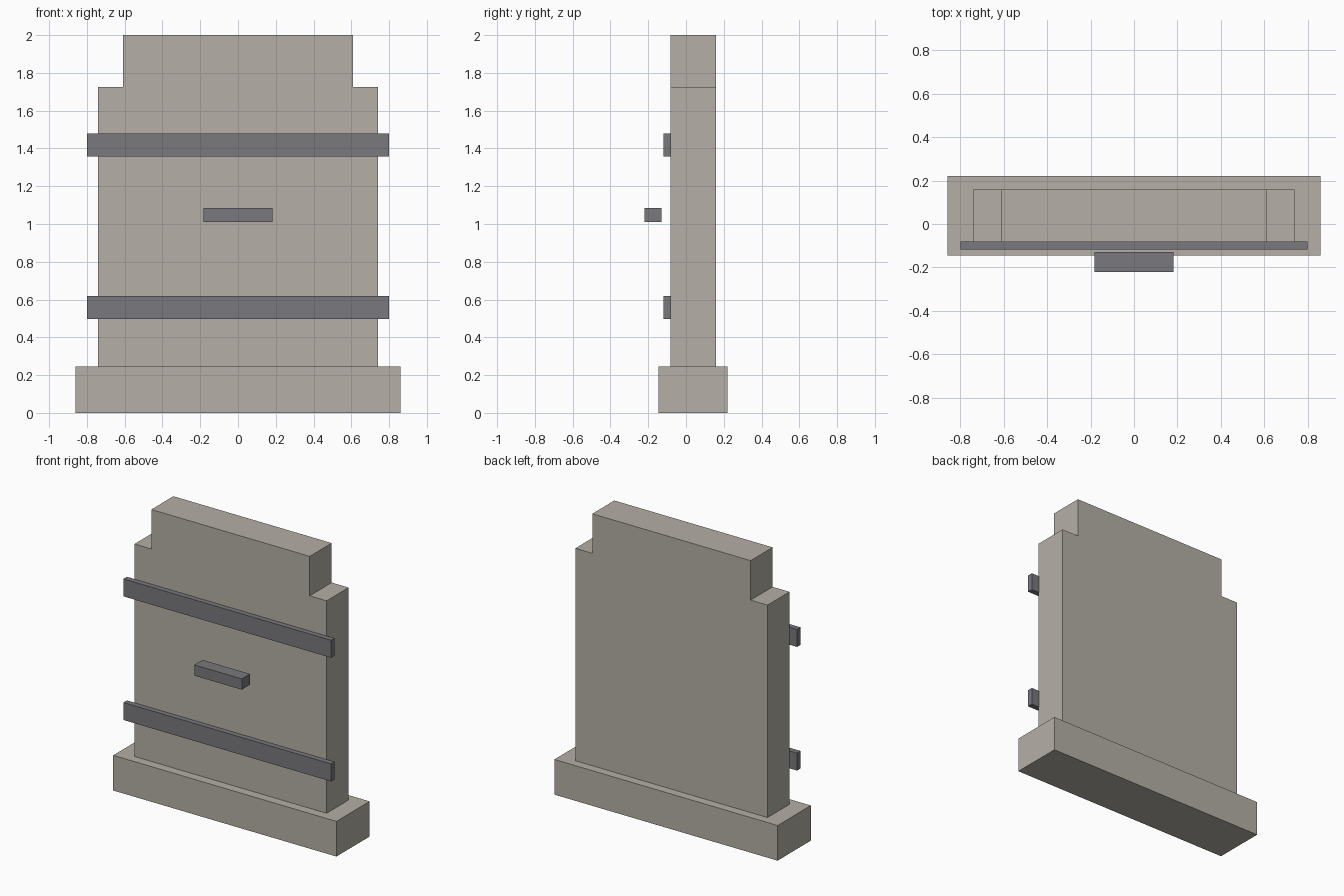
import bpy
import bmesh

cube = bpy.data.objects.get("Cube")
if cube:
    bpy.data.objects.remove(cube, do_unlink=True)


def material(name, rgb):
    mat = bpy.data.materials.new(name)
    mat.use_nodes = True
    colour = (*rgb, 1)
    mat.diffuse_color = colour
    bsdf = next(n for n in mat.node_tree.nodes if n.type == 'BSDF_PRINCIPLED')
    bsdf.inputs["Base Color"].default_value = colour
    return mat


def prism(name, profile, y0, y1, mat):
    """Extrude a front profile of (x, z) points from y0 back to y1."""
    bm = bmesh.new()
    face = bm.faces.new([bm.verts.new((x, y0, z)) for x, z in profile])
    ext = bmesh.ops.extrude_face_region(bm, geom=[face])
    moved = [v for v in ext["geom"] if isinstance(v, bmesh.types.BMVert)]
    bmesh.ops.translate(bm, verts=moved, vec=(0, y1 - y0, 0))
    bmesh.ops.recalc_face_normals(bm, faces=bm.faces)
    mesh = bpy.data.meshes.new(name)
    bm.to_mesh(mesh)
    bm.free()
    mesh.materials.append(mat)
    obj = bpy.data.objects.new(name, mesh)
    bpy.context.collection.objects.link(obj)
    return obj


def symmetric(right_side):
    """Complete a right-hand outline, listed bottom to top, by mirroring it."""
    return right_side + [(-x, z) for x, z in reversed(right_side)]


stone = material("warm grey stone", (0.46, 0.43, 0.38))
metal = material("dark grey metal", (0.19, 0.19, 0.21))

# Plinth
prism("base", symmetric([(0.86, 0), (0.86, 0.245)]), -0.145, 0.22, stone)

# Upright slab with stepped shoulders
prism("slab", symmetric([(0.74, 0.245), (0.74, 1.725), (0.61, 1.725), (0.61, 2)]),
      -0.082, 0.16, stone)

# Two straps across the front
for name, z in (("lower_strap", 0.497), ("upper_strap", 1.358)):
    prism(name, symmetric([(0.8, z), (0.8, z + 0.122)]), -0.118, -0.08, metal)

# Handle bar standing off the front
prism("handle", symmetric([(0.183, 1.01), (0.183, 1.085)]), -0.22, -0.13, metal)
